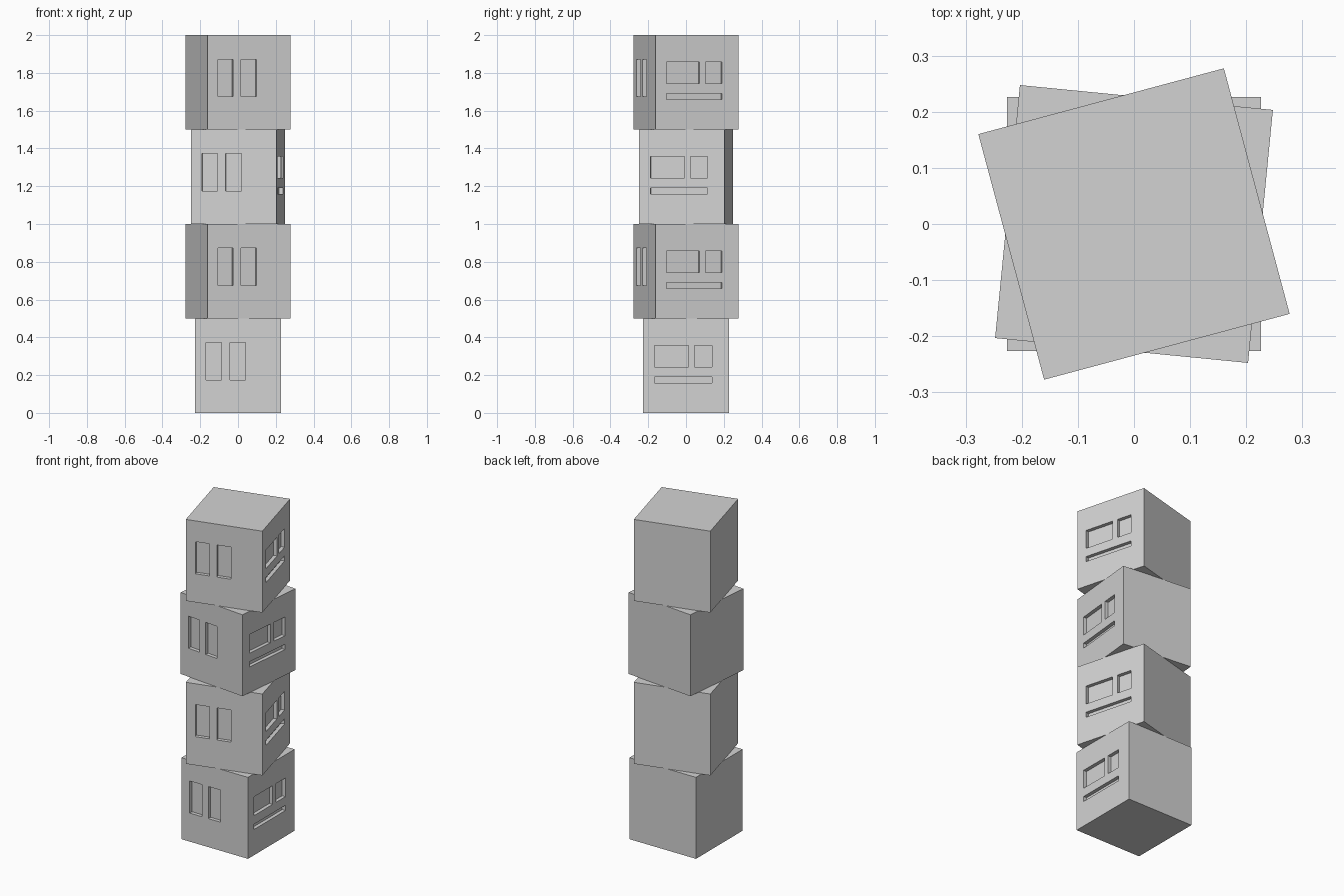
import bpy
import bmesh
import math
from mathutils import Matrix, Vector

cube = bpy.data.objects.get("Cube")
if cube:
    bpy.data.objects.remove(cube, do_unlink=True)

HALF, HEIGHT, DEPTH = 0.2265, 0.5, 0.022

grey = bpy.data.materials.new("light_grey")
grey.use_nodes = True
grey.diffuse_color = (0.65, 0.65, 0.65, 1)
grey.node_tree.nodes["Principled BSDF"].inputs["Base Color"].default_value = grey.diffuse_color


def add_box(bm, low, high):
    low, high = Vector(low), Vector(high)
    matrix = Matrix.Translation((low + high) / 2) @ Matrix.Diagonal((*(high - low), 1))
    bmesh.ops.create_cube(bm, size=1, matrix=matrix)


def make_object(name, bm):
    mesh = bpy.data.meshes.new(name)
    bm.to_mesh(mesh)
    bm.free()
    mesh.materials.append(grey)
    obj = bpy.data.objects.new(name, mesh)
    bpy.context.collection.objects.link(obj)
    return obj


# Solid block of one storey
bm = bmesh.new()
add_box(bm, (-HALF, -HALF, 0), (HALF, HALF, HEIGHT))
block = make_object("storey_1", bm)

# Recesses: two tall windows in the front, two windows and a slit in the side
bm = bmesh.new()
inner, outer = HALF - DEPTH, HALF + DEPTH
for x0, x1 in ((-0.17, -0.087), (-0.043, 0.04)):
    add_box(bm, (x0, -outer, 0.175), (x1, -inner, 0.372))
for y0, y1, z0, z1 in ((-0.167, 0.013, 0.243, 0.358),
                       (0.045, 0.137, 0.243, 0.358),
                       (-0.167, 0.137, 0.158, 0.19)):
    add_box(bm, (inner, y0, z0), (outer, y1, z1))
cutter = make_object("window_cutter", bm)
cutter.hide_render = True

# Cut the recesses and keep the finished mesh
cut = block.modifiers.new("windows", 'BOOLEAN')
cut.operation = 'DIFFERENCE'
cut.solver = 'EXACT'
cut.object = cutter
bpy.context.view_layer.update()
graph = bpy.context.evaluated_depsgraph_get()
finished = bpy.data.meshes.new_from_object(block.evaluated_get(graph))
block.modifiers.clear()
block.data = finished
bpy.data.objects.remove(cutter, do_unlink=True)

# Stack of storeys, each twisted about the vertical axis
for i, turn in enumerate((0, 15, -5.6, 15)):
    storey = block
    if i:
        storey = bpy.data.objects.new(f"storey_{i + 1}", finished)
        bpy.context.collection.objects.link(storey)
    storey.location.z = i * HEIGHT
    storey.rotation_euler.z = math.radians(turn)
